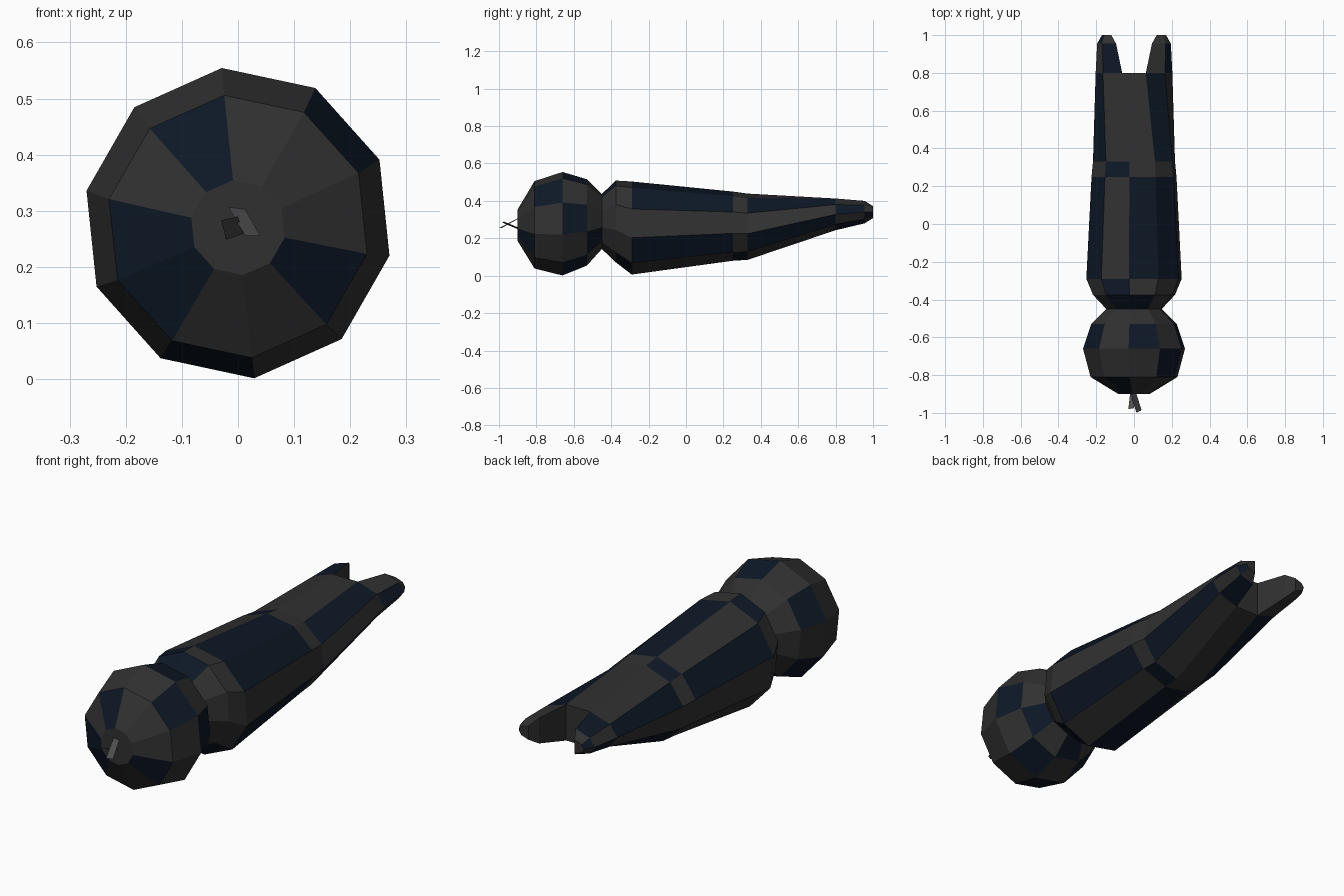
import bpy, bmesh
from math import cos, sin, radians

if "Cube" in bpy.data.objects:
    bpy.data.objects.remove(bpy.data.objects["Cube"])

SIDES = 10


def material(name, rgb):
    m = bpy.data.materials.new(name)
    m.diffuse_color = (*rgb, 1)
    m.use_nodes = True
    m.node_tree.nodes["Principled BSDF"].inputs["Base Color"].default_value = m.diffuse_color
    return m


charcoal = material("charcoal", (0.03, 0.03, 0.03))
navy = material("navy", (0.004, 0.009, 0.02))
steel = material("steel", (0.075, 0.075, 0.075))


def finish(bm, name, mats):
    me = bpy.data.meshes.new(name)
    bm.to_mesh(me)
    bm.free()
    for m in mats:
        me.materials.append(m)
    ob = bpy.data.objects.new(name, me)
    bpy.context.collection.objects.link(ob)
    return ob


def ring(bm, y, cz, rx, rz, start=96):
    angles = [radians(start - 36 * i) for i in range(SIDES)]
    return [bm.verts.new((rx * cos(a), y, cz + rz * sin(a))) for a in angles]


def bridge(bm, a, b, dark=()):
    n = len(a)
    for i in range(n):
        j = (i + 1) % n
        f = bm.faces.new((a[i], a[j], b[j], b[i]))
        f.material_index = 1 if i in dark else 0


def loft(bm, sections, patches):
    rings = [ring(bm, *s) for s in sections]
    for a, b, dark in zip(rings, rings[1:], patches):
        bridge(bm, a, b, dark)
    return rings


# Faceted head with navy patches
bm = bmesh.new()
rings = loft(bm,
             [(-0.90, 0.27, 0.085, 0.085), (-0.81, 0.272, 0.235, 0.235),
              (-0.66, 0.278, 0.276, 0.278), (-0.53, 0.285, 0.232, 0.232),
              (-0.45, 0.29, 0.15, 0.148)],
             [(3, 6, 7, 9), (1, 5), (0, 2, 4, 6, 8), (3, 5)])
bm.faces.new(rings[0])
bm.faces.new(rings[-1])
bmesh.ops.recalc_face_normals(bm, faces=bm.faces)
finish(bm, "head", [charcoal, navy])

# Tapering body with collar, ending in a forked tail
bm = bmesh.new()
rings = loft(bm,
             [(-0.45, 0.29, 0.15, 0.148), (-0.375, 0.29, 0.222, 0.22),
              (-0.29, 0.255, 0.258, 0.25), (0.25, 0.265, 0.23, 0.186),
              (0.33, 0.262, 0.222, 0.178), (0.80, 0.328, 0.203, 0.089, 108)],
             [(0, 9), (4, 9), (0, 1, 3, 5, 8), (9, 4), (1, 3, 6, 8)])
bm.faces.new(rings[0])
end = rings[-1]
bm.faces.new([end[i] for i in (0, 1, 5, 6)])

# Two tail prongs grown from the sides of the last ring
for side, ids in ((1, (1, 2, 3, 4, 5)), (-1, (6, 7, 8, 9, 0))):
    prev = [end[i] for i in ids]
    for y, inner, width, half in ((0.955, 0.095, 0.1, 0.06), (1.0, 0.12, 0.05, 0.032)):
        nxt = []
        for i in ids:
            a = radians(108 - 36 * i)
            t = (abs(cos(a)) - 0.309) / 0.691
            nxt.append(bm.verts.new((side * (inner + width * t), y,
                                     0.34 + half * sin(a) / 0.951)))
        bridge(bm, prev, nxt, (1, 3) if y < 1 else (2,))
        prev = nxt
    bm.faces.new(prev)
bmesh.ops.recalc_face_normals(bm, faces=bm.faces)
finish(bm, "body_and_forked_tail", [charcoal, navy])

# Two flat crossing feelers on the front
strips = {
    "feeler_upper": [(-0.02, -0.89, 0.312), (0.01, -0.89, 0.308),
                     (0.04, -0.985, 0.255), (0.013, -1.0, 0.255)],
    "feeler_lower": [(-0.03, -0.98, 0.283), (0.0, -0.975, 0.29),
                     (0.01, -0.89, 0.255), (-0.02, -0.89, 0.245)],
}
for name, corners in strips.items():
    bm = bmesh.new()
    bm.faces.new([bm.verts.new(c) for c in corners])
    finish(bm, name, [steel])
